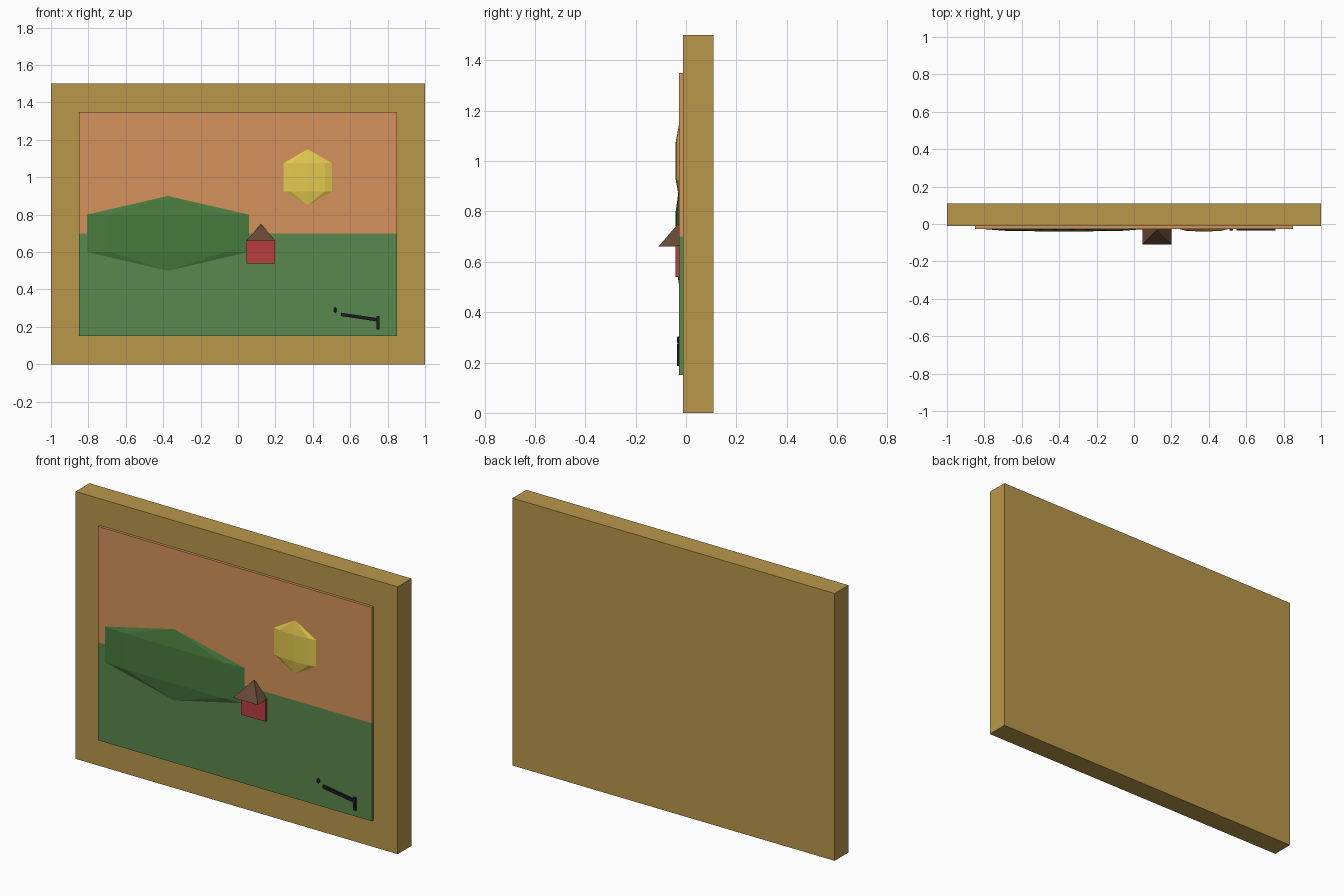
import bpy
from math import pi, radians

if "Cube" in bpy.data.objects:
    bpy.data.objects.remove(bpy.data.objects["Cube"])


def material(name, rgb):
    # sRGB 0-255 to linear viewport colour
    m = bpy.data.materials.new(name)
    m.diffuse_color = [(c / 255) ** 2.2 for c in rgb] + [1]
    m.use_nodes = True
    m.node_tree.nodes["Principled BSDF"].inputs["Base Color"].default_value = m.diffuse_color
    return m


WOOD = material("wood", (184, 150, 76))
ORANGE = material("sunset", (212, 145, 92))
GREEN = material("meadow", (90, 134, 78))
DARK_GREEN = material("hill_green", (74, 122, 64))
YELLOW = material("sun_yellow", (226, 200, 80))
RED = material("wall_red", (184, 64, 66))
BROWN = material("roof_brown", (104, 74, 56))
BLACK = material("ink", (34, 34, 38))


def finish(name, mat, scale=None):
    ob = bpy.context.object
    ob.name = name
    if scale:
        ob.scale = scale
    bpy.ops.object.transform_apply(location=False, rotation=True, scale=True)
    ob.data.materials.append(mat)
    return ob


def box(name, mat, x, y, z, tilt=0):
    """Box from (min, max) pairs, optionally tilted about y."""
    mid = [(a + b) / 2 for a, b in (x, y, z)]
    bpy.ops.mesh.primitive_cube_add(size=1, location=mid, rotation=(0, tilt, 0))
    return finish(name, mat, [b - a for a, b in (x, y, z)])


def blob(name, mat, centre, radii, segments=8):
    """Flattened low-poly sphere with two latitude loops."""
    bpy.ops.mesh.primitive_uv_sphere_add(segments=segments, ring_count=3, radius=1, location=centre)
    return finish(name, mat, radii)


# Backing board and frame
box("frame", WOOD, (-1, 1), (-0.012, 0.11), (0, 1.5))

# Painted panels
box("sky", ORANGE, (-0.85, 0.85), (-0.027, -0.01), (0.7, 1.35))
box("ground", GREEN, (-0.85, 0.85), (-0.027, -0.01), (0.15, 0.7))

# Relief hill and sun
blob("hill", DARK_GREEN, (-0.375, -0.027, 0.7), (0.5, 0.016, 0.2))
blob("sun", YELLOW, (0.373, -0.027, 1.0), (0.15, 0.016, 0.15))

# House with pyramid roof
box("house_wall", RED, (0.046, 0.199), (-0.041, -0.021), (0.54, 0.665))
bpy.ops.mesh.primitive_cone_add(vertices=4, radius1=0.11, radius2=0, depth=0.09,
                                location=(0.1225, -0.032, 0.705), rotation=(0, 0, pi / 4))
finish("house_roof", BROWN)

# Small dark brush strokes in the corner
blob("stroke_dot", BLACK, (0.52, -0.031, 0.29), (0.011, 0.006, 0.015), 6)
box("stroke_long", BLACK, (0.549, 0.751), (-0.036, -0.026), (0.243, 0.261), radians(8.5))
box("stroke_short", BLACK, (0.74, 0.756), (-0.036, -0.026), (0.187, 0.258))
